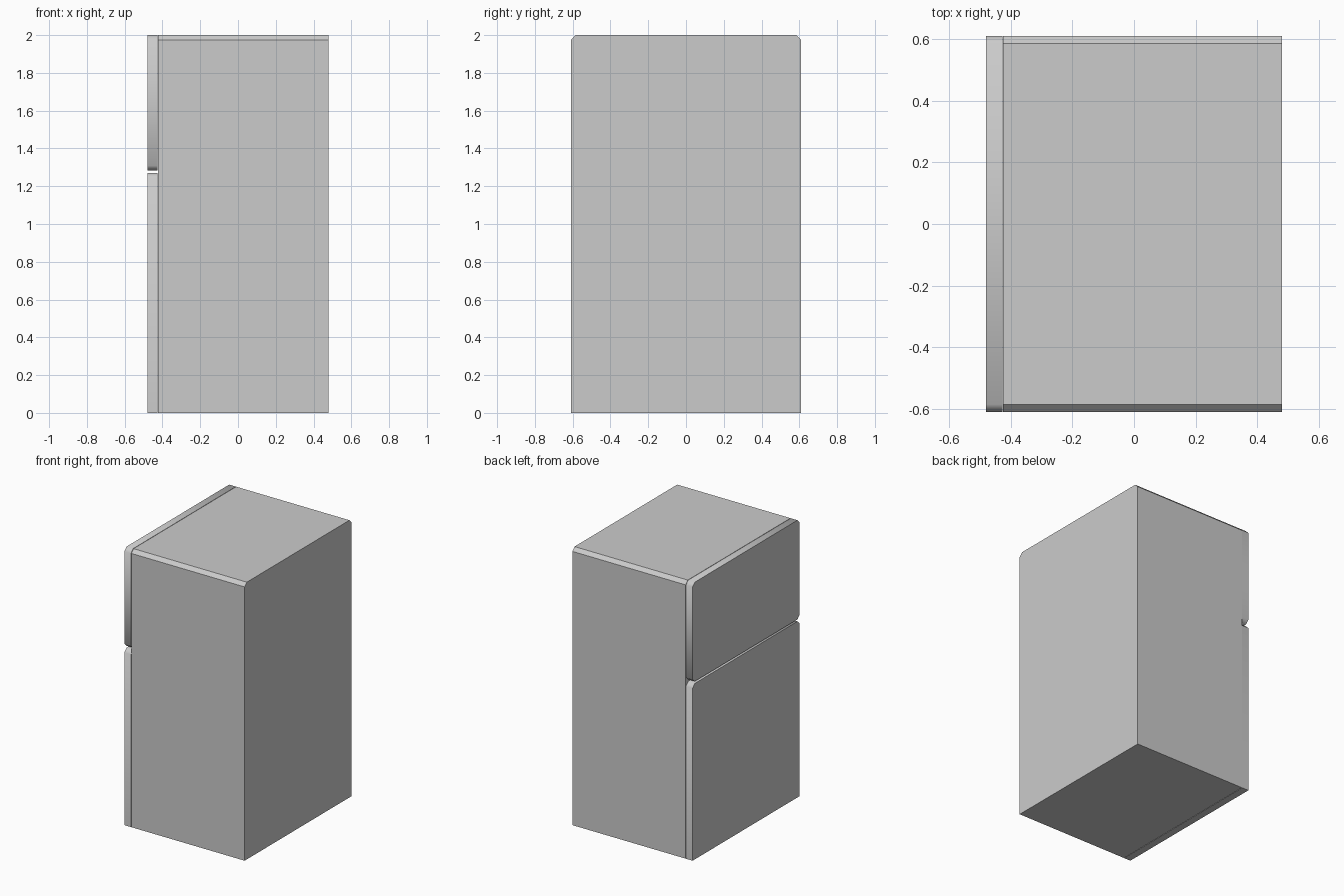
import bpy, bmesh

if "Cube" in bpy.data.objects:
    bpy.data.objects.remove(bpy.data.objects["Cube"])


def panel(name, x0, x1, z0, z1, top=0.0, bottom=0.0, smooth=False):
    """Extrude a corner-cut rectangle (y-z plane) along x."""
    w = 0.61
    half = []
    half += [(w - bottom, z0), (w, z0 + bottom)] if bottom else [(w, z0)]
    half += [(w, z1 - top), (w - top, z1)] if top else [(w, z1)]
    outline = half + [(-y, z) for y, z in reversed(half)]
    bm = bmesh.new()
    face = bm.faces.new([bm.verts.new((x0, y, z)) for y, z in outline])
    ext = bmesh.ops.extrude_face_region(bm, geom=[face])
    moved = [v for v in ext["geom"] if isinstance(v, bmesh.types.BMVert)]
    bmesh.ops.translate(bm, verts=moved, vec=(x1 - x0, 0, 0))
    bmesh.ops.recalc_face_normals(bm, faces=bm.faces)
    if smooth:
        # Corner cuts shade softly, right-angled edges stay sharp
        for f in bm.faces:
            f.smooth = True
        for e in bm.edges:
            e.smooth = e.calc_face_angle() < 1.0
    me = bpy.data.meshes.new(name)
    bm.to_mesh(me)
    bm.free()
    ob = bpy.data.objects.new(name, me)
    bpy.context.collection.objects.link(ob)
    return ob


# Main cabinet
panel("cabinet", -0.424, 0.48, 0.0, 2.0, top=0.025)

# Two doors with a narrow gap between them
panel("lower_door", -0.48, -0.427, 0.0, 1.27, top=0.025, smooth=True)
panel("upper_door", -0.48, -0.427, 1.284, 2.0, top=0.025, bottom=0.025, smooth=True)
